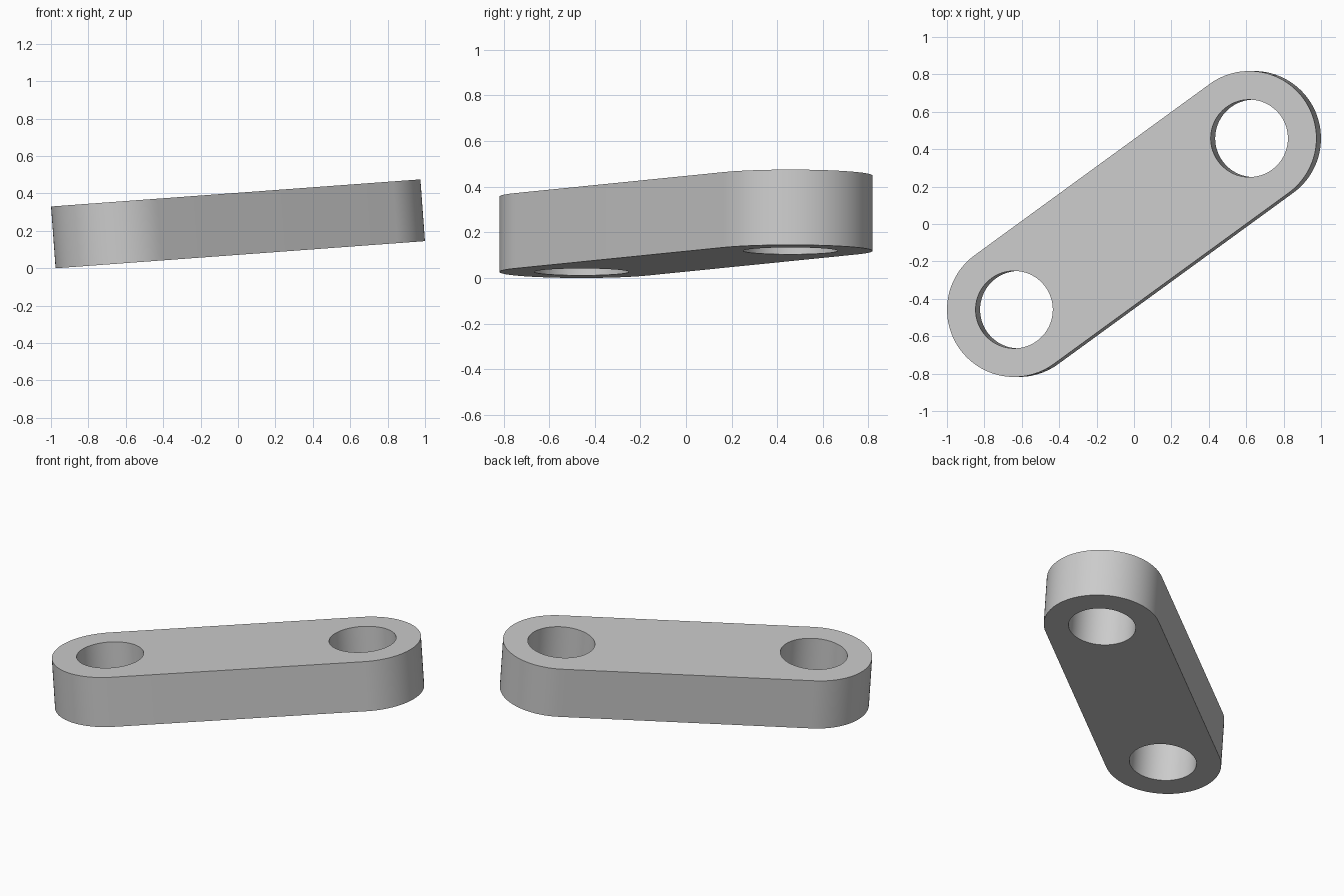
import bpy
import bmesh
import math
from mathutils import Matrix, Vector

cube = bpy.data.objects.get("Cube")
if cube:
    bpy.data.objects.remove(cube, do_unlink=True)

# Main dimensions of the link
HALF_SPAN = 0.779      # from the middle to each hole centre
END_RADIUS = 0.36
HOLE_RADIUS = 0.207
THICKNESS = 0.331
SWING = math.radians(36)   # turn in the plane of the plate
TILT = math.radians(-4.2)  # lift of the +x end
CENTRE = Vector((0, 0, 0.2375))
STEPS = 48             # segments per half circle


def arc(cx, radius, start, sweep, count):
    """Points along an arc around (cx, 0)."""
    return [(cx + radius * math.cos(start + sweep * i / count),
             radius * math.sin(start + sweep * i / count), 0)
            for i in range(count)]


def add_loop(bm, points):
    """Closed ring of edges through the points."""
    verts = [bm.verts.new(p) for p in points]
    return [bm.edges.new((v, verts[i - 1])) for i, v in enumerate(verts)]


# Grey metal
metal = bpy.data.materials.new("grey_metal")
metal.use_nodes = True
metal.diffuse_color = (0.6, 0.6, 0.6, 1)
metal.node_tree.nodes["Principled BSDF"].inputs["Base Color"].default_value = (0.6, 0.6, 0.6, 1)

bm = bmesh.new()

# Rounded outline: a half circle at each end, joined by straight sides
outline = []
for side, start in ((1, -math.pi / 2), (-1, math.pi / 2)):
    outline += arc(side * HALF_SPAN, END_RADIUS, start, math.pi, STEPS)
    outline.append((side * HALF_SPAN, side * END_RADIUS, 0))
edges = add_loop(bm, outline)

# Round through hole at each end
for side in (1, -1):
    edges += add_loop(bm, arc(side * HALF_SPAN, HOLE_RADIUS, 0, math.tau, 2 * STEPS))

# Fill the face around the holes and give it thickness
bmesh.ops.triangle_fill(bm, use_beauty=True, edges=edges, normal=(0, 0, 1))
bmesh.ops.translate(bm, verts=bm.verts, vec=(0, 0, -THICKNESS / 2))
region = bmesh.ops.extrude_face_region(bm, geom=bm.faces[:], use_keep_orig=True)
top = [g for g in region["geom"] if isinstance(g, bmesh.types.BMVert)]
bmesh.ops.translate(bm, verts=top, vec=(0, 0, THICKNESS))
bmesh.ops.recalc_face_normals(bm, faces=bm.faces[:])

# Swing and tilt into place
place = (Matrix.Translation(CENTRE) @ Matrix.Rotation(TILT, 4, 'Y')
         @ Matrix.Rotation(SWING, 4, 'Z'))
bmesh.ops.transform(bm, matrix=place, verts=bm.verts)

mesh = bpy.data.meshes.new("link_plate")
bm.to_mesh(mesh)
bm.free()
mesh.materials.append(metal)
link = bpy.data.objects.new("link_plate", mesh)
bpy.context.collection.objects.link(link)

# Smooth round walls with crisp rims
bpy.ops.object.select_all(action='DESELECT')
link.select_set(True)
bpy.context.view_layer.objects.active = link
bpy.ops.object.shade_smooth_by_angle(angle=math.radians(30))
